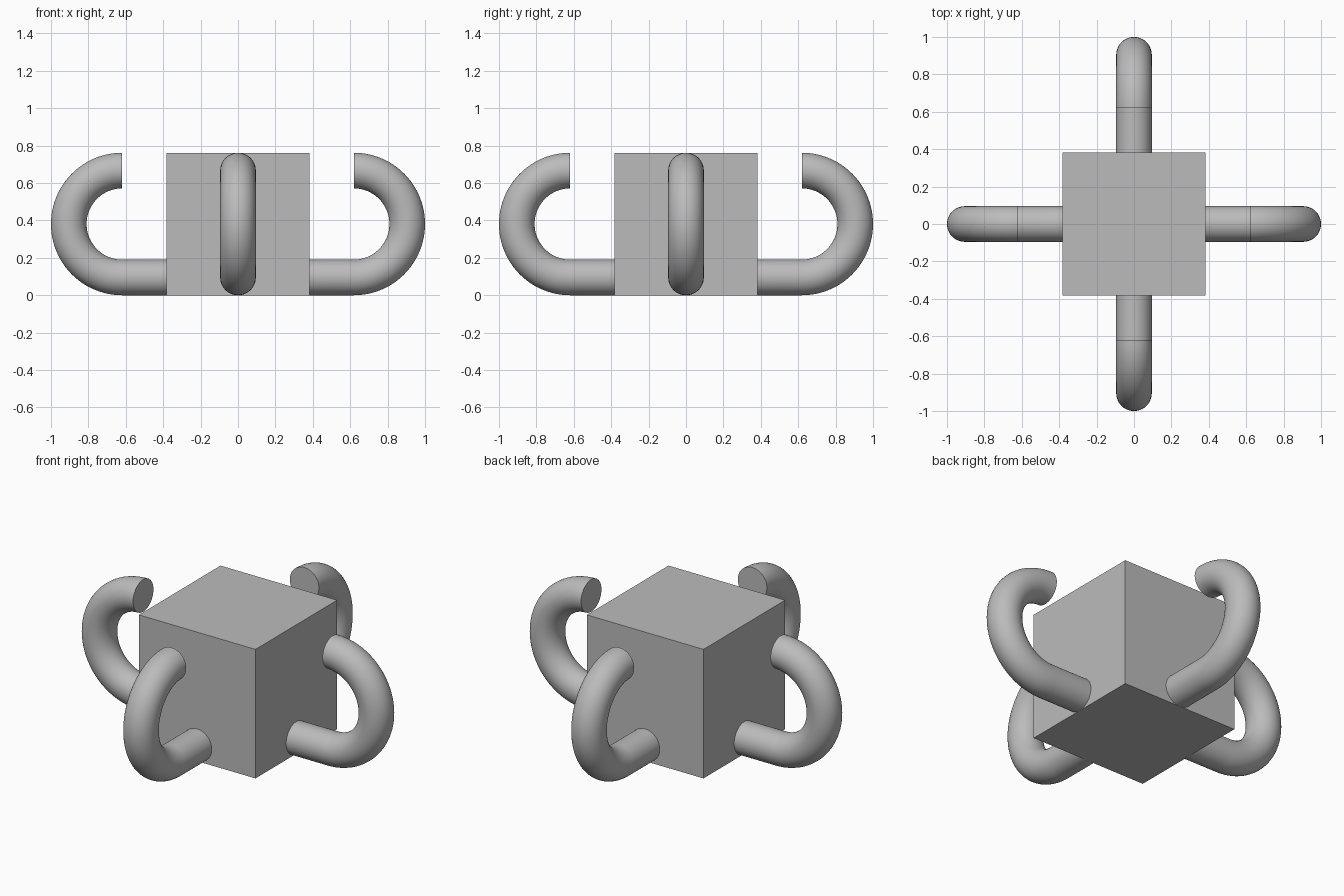
import bpy, bmesh
from math import pi, radians
from mathutils import Matrix, Vector

old = bpy.data.objects.get("Cube")
if old:
    bpy.data.objects.remove(old, do_unlink=True)

U = 1 / 21              # base unit
HALF = 8 * U            # half side of the block
TUBE = 2 * U            # tube radius
BEND = 6 * U            # radius of the hook's centre line
BEND_X = 13 * U         # where the bend starts

grey = bpy.data.materials.new("grey")
grey.use_nodes = True
color = (0.5, 0.5, 0.5, 1)
grey.diffuse_color = color
grey.node_tree.nodes["Principled BSDF"].inputs["Base Color"].default_value = color


def add_object(name, bm):
    bmesh.ops.recalc_face_normals(bm, faces=bm.faces)
    mesh = bpy.data.meshes.new(name)
    bm.to_mesh(mesh)
    bm.free()
    mesh.materials.append(grey)
    obj = bpy.data.objects.new(name, mesh)
    bpy.context.collection.objects.link(obj)
    return obj


# Central block
bm = bmesh.new()
bmesh.ops.create_cube(bm, size=2 * HALF, matrix=Matrix.Translation((0, 0, HALF)))
add_object("block", bm)


def hook(name, angle):
    """Straight tube leaving the block, then a half-circle bend upward."""
    bm = bmesh.new()
    place = Matrix.Translation((HALF, 0, TUBE)) @ Matrix.Rotation(pi / 2, 4, "Y")
    bmesh.ops.create_circle(bm, cap_ends=True, segments=48, radius=TUBE, matrix=place)
    base = bm.faces[:]
    rim = bm.edges[:]
    # Straight part
    ext = bmesh.ops.extrude_edge_only(bm, edges=rim)["geom"]
    ring_verts = [g for g in ext if isinstance(g, bmesh.types.BMVert)]
    ring_edges = [g for g in ext if isinstance(g, bmesh.types.BMEdge)
                  and all(v in ring_verts for v in g.verts)]
    bmesh.ops.translate(bm, verts=ring_verts, vec=(BEND_X - HALF, 0, 0))
    # Bend
    end = bmesh.ops.spin(bm, geom=ring_edges, cent=Vector((BEND_X, 0, TUBE + BEND)),
                         axis=(0, -1, 0), angle=pi, steps=48)["geom_last"]
    # Flat tip
    bmesh.ops.contextual_create(bm, geom=[g for g in end if isinstance(g, bmesh.types.BMEdge)])
    bmesh.ops.rotate(bm, verts=bm.verts, cent=(0, 0, 0),
                     matrix=Matrix.Rotation(angle, 3, "Z"))
    obj = add_object(name, bm)
    bpy.ops.object.select_all(action="DESELECT")
    obj.select_set(True)
    bpy.context.view_layer.objects.active = obj
    bpy.ops.object.shade_smooth_by_angle(angle=radians(30))


for i, side in enumerate(("left", "back", "right", "front")):
    hook(side + "_hook", i * pi / 2)
